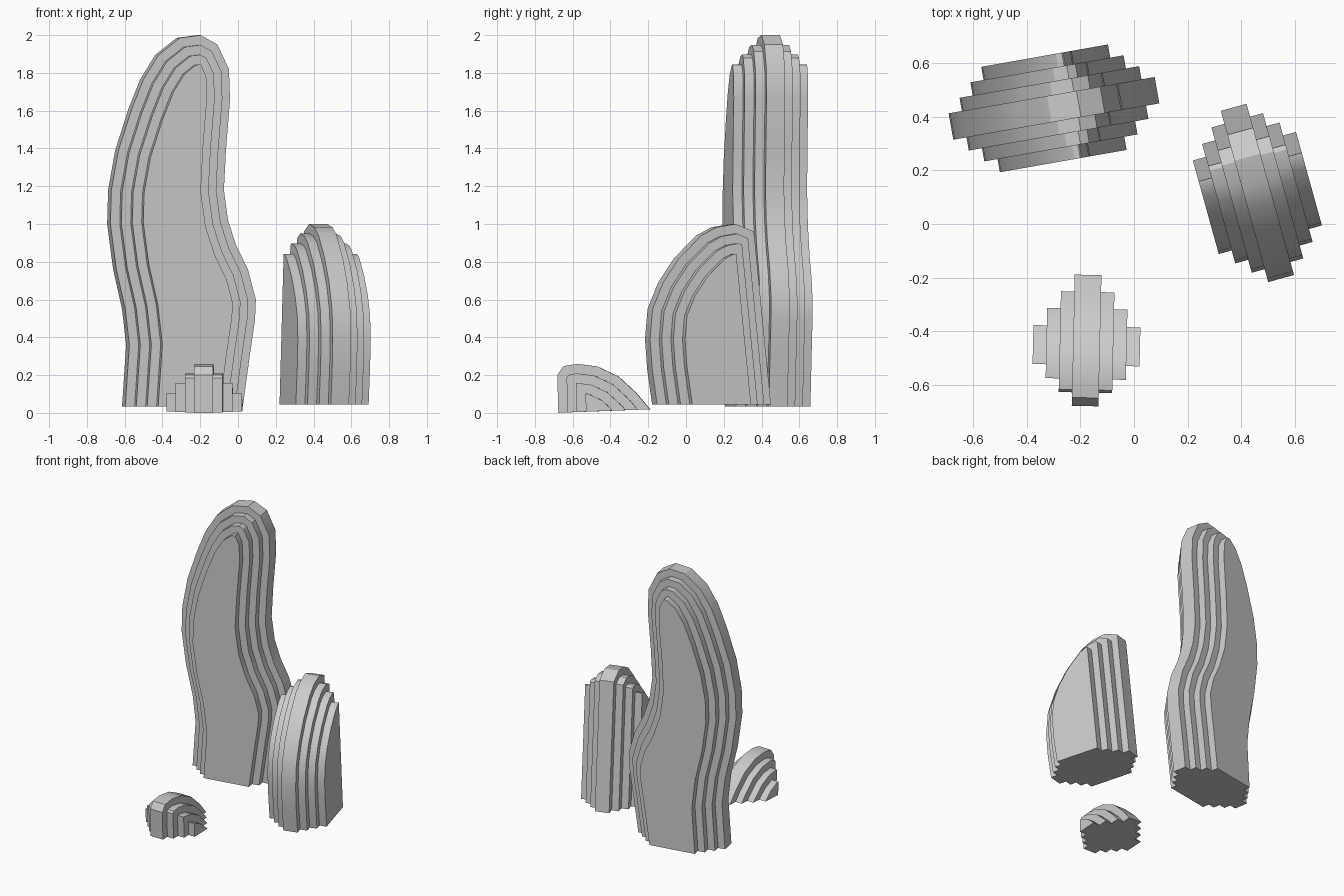
import bpy, bmesh, math
from mathutils import Vector

if "Cube" in bpy.data.objects:
    bpy.data.objects.remove(bpy.data.objects["Cube"])

LAYER = 0.05   # inset and thickness of each step


def cross(a, b):
    return a.x * b.y - a.y * b.x


def meet(l1, l2):
    """Intersection of two (point, direction) lines."""
    (p, d), (q, e) = l1, l2
    return p + d * (cross(q - p, e) / cross(d, e))


def inset(points, dist):
    """Shrink an outline that runs left foot -> top -> right foot; its flat base stays put."""
    pts = [Vector(p) for p in points]
    lines = []
    for a, b in zip(pts, pts[1:]):
        d = (b - a).normalized()
        lines.append((a + Vector((d.y, -d.x)) * dist, d))
    base = (pts[0], Vector((1, 0)))
    while True:
        full = [base] + lines + [base]
        out = [meet(a, b) for a, b in zip(full, full[1:])]
        # drop segments that have collapsed
        flip = [(b - a).dot(l[1]) for a, b, l in zip(out, out[1:], lines)]
        worst = min(range(len(flip)), key=lambda i: flip[i])
        if flip[worst] > 1e-5 or len(lines) < 3:
            return out
        lines.pop(worst)


def add_slab(bm, outline, y0, y1):
    front = [bm.verts.new((p.x, y0, p.y)) for p in outline]
    back = [bm.verts.new((p.x, y1, p.y)) for p in outline]
    bm.faces.new(front)
    bm.faces.new(back[::-1])
    n = len(outline)
    for i in range(n):
        j = (i + 1) % n
        bm.faces.new((front[i], back[i], back[j], front[j]))


def layered_rock(name, profile, location, rotation):
    bm = bmesh.new()
    # thick middle slab, then three shrinking slabs on either side
    add_slab(bm, inset(profile, 0), -LAYER, LAYER)
    for k in range(1, 4):
        outline = inset(profile, k * LAYER)
        for s in (-1, 1):
            add_slab(bm, outline, s * k * LAYER, s * (k + 1) * LAYER)
    bmesh.ops.recalc_face_normals(bm, faces=bm.faces)
    mesh = bpy.data.meshes.new(name)
    bm.to_mesh(mesh)
    bm.free()
    ob = bpy.data.objects.new(name, mesh)
    bpy.context.collection.objects.link(ob)
    ob.location = location
    ob.rotation_euler = [math.radians(a) for a in rotation]
    bpy.ops.object.select_all(action='DESELECT')
    ob.select_set(True)
    bpy.context.view_layer.objects.active = ob
    bpy.ops.object.shade_smooth_by_angle(angle=math.radians(25))
    return ob


# tall curved rock
layered_rock("tall_rock", [
    (-.31, .035), (-.288, .36), (-.31, .55), (-.358, .76), (-.39, 1.0), (-.385, 1.18),
    (-.347, 1.39), (-.277, 1.605), (-.213, 1.765), (-.132, 1.895), (-.017, 1.985),
    (.095, 2.0), (.185, 1.95), (.247, 1.82), (.253, 1.66), (.231, 1.39), (.22, 1.18),
    (.242, 1.02), (.285, .89), (.349, .76), (.392, .6), (.387, .49), (.36, .31),
    (.322, .035)], (-.3, .432, 0), (0, 0, 10))

# medium rock with one straight side
layered_rock("medium_rock", [
    (-.297, .045), (-.324, .23), (-.336, .39), (-.322, .55), (-.264, .69), (-.176, .82),
    (-.053, .94), (.03, .983), (.135, 1.0), (.235, .96), (.328, .045)],
    (.46, .12, 0), (0, 0, 105.5))

# small low rock, tilted slightly
layered_rock("small_rock", [
    (-.245, 0), (-.243, .2), (-.21, .245), (-.135, .255), (-.03, .237), (.08, .18),
    (.17, .09), (.24, 0)], (-.177, -.43, .01), (0, -2.2, 88.7))
